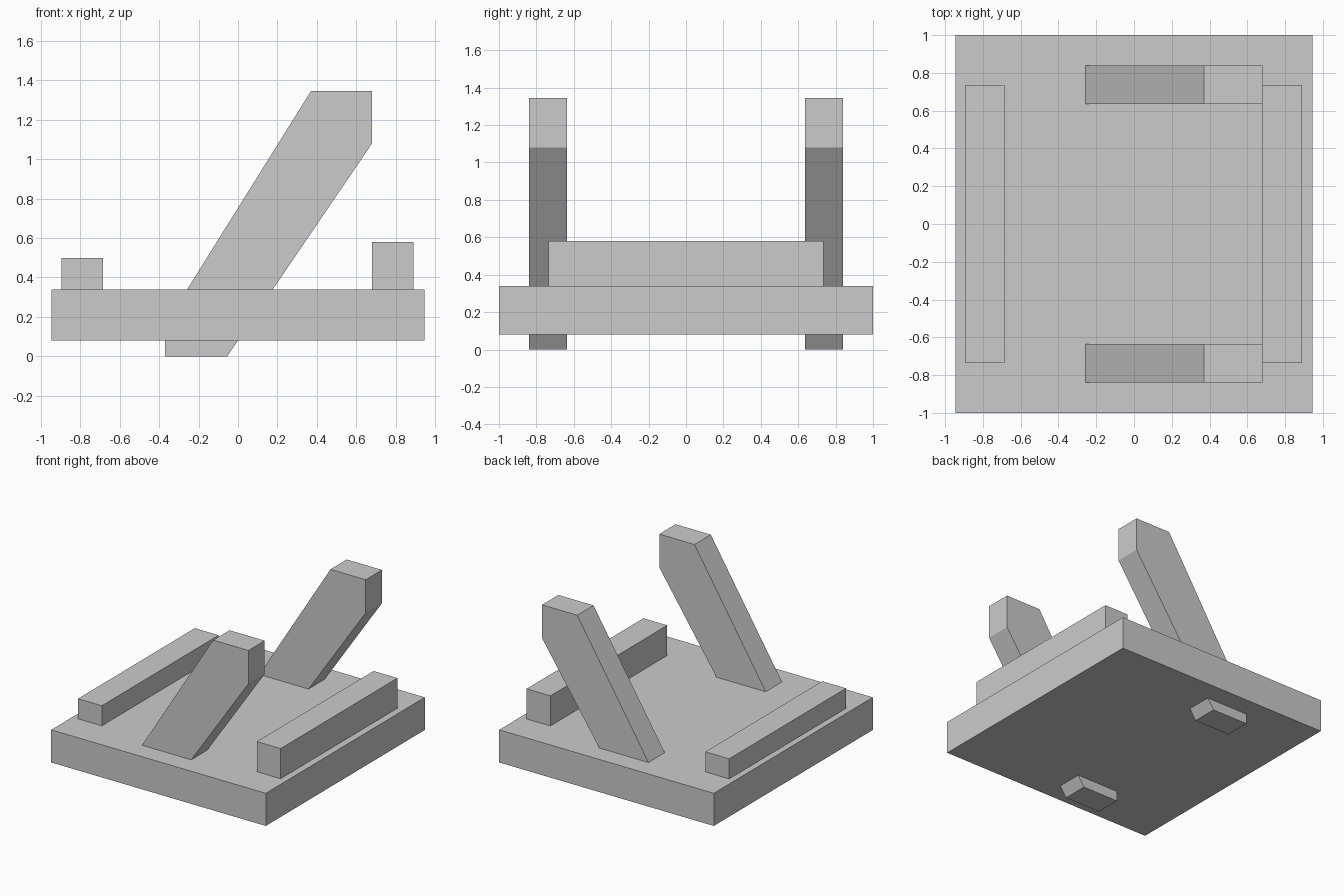
import bpy
import bmesh
from mathutils import Vector

default = bpy.data.objects.get("Cube")
if default:
    bpy.data.objects.remove(default, do_unlink=True)

GREY = (0.6, 0.6, 0.6, 1.0)
grey = bpy.data.materials.new("plain grey")
grey.use_nodes = True
grey.diffuse_color = GREY
grey.node_tree.nodes["Principled BSDF"].inputs["Base Color"].default_value = GREY


def extrude_profile(name, profile, y0, y1):
    """Solid made by sweeping an (x, z) outline from y0 to y1."""
    bm = bmesh.new()
    face = bm.faces.new([bm.verts.new((x, y0, z)) for x, z in profile])
    swept = bmesh.ops.extrude_face_region(bm, geom=[face])["geom"]
    verts = [v for v in swept if isinstance(v, bmesh.types.BMVert)]
    bmesh.ops.translate(bm, verts=verts, vec=Vector((0, y1 - y0, 0)))
    bmesh.ops.recalc_face_normals(bm, faces=bm.faces)
    mesh = bpy.data.meshes.new(name)
    bm.to_mesh(mesh)
    bm.free()
    mesh.materials.append(grey)
    obj = bpy.data.objects.new(name, mesh)
    bpy.context.collection.objects.link(obj)
    return obj


def block(name, x0, x1, half_y, z0, z1):
    return extrude_profile(name, [(x0, z0), (x1, z0), (x1, z1), (x0, z1)], -half_y, half_y)


# Base slab and the two rails lying on it
BASE_TOP = 0.34
block("base_slab", -0.945, 0.945, 1.0, 0.08, BASE_TOP)
block("low_rail", -0.895, -0.685, 0.735, BASE_TOP, 0.50)
block("tall_rail", 0.68, 0.89, 0.735, BASE_TOP, 0.58)

# Slanted posts that pass through the slab, with plumb-cut ends
post = [(-0.37, 0), (-0.055, 0), (0.68, 1.08), (0.68, 1.345), (0.37, 1.345), (-0.37, 0.16)]
for name, y in (("front_post", -0.84), ("back_post", 0.635)):
    extrude_profile(name, post, y, y + 0.205)
